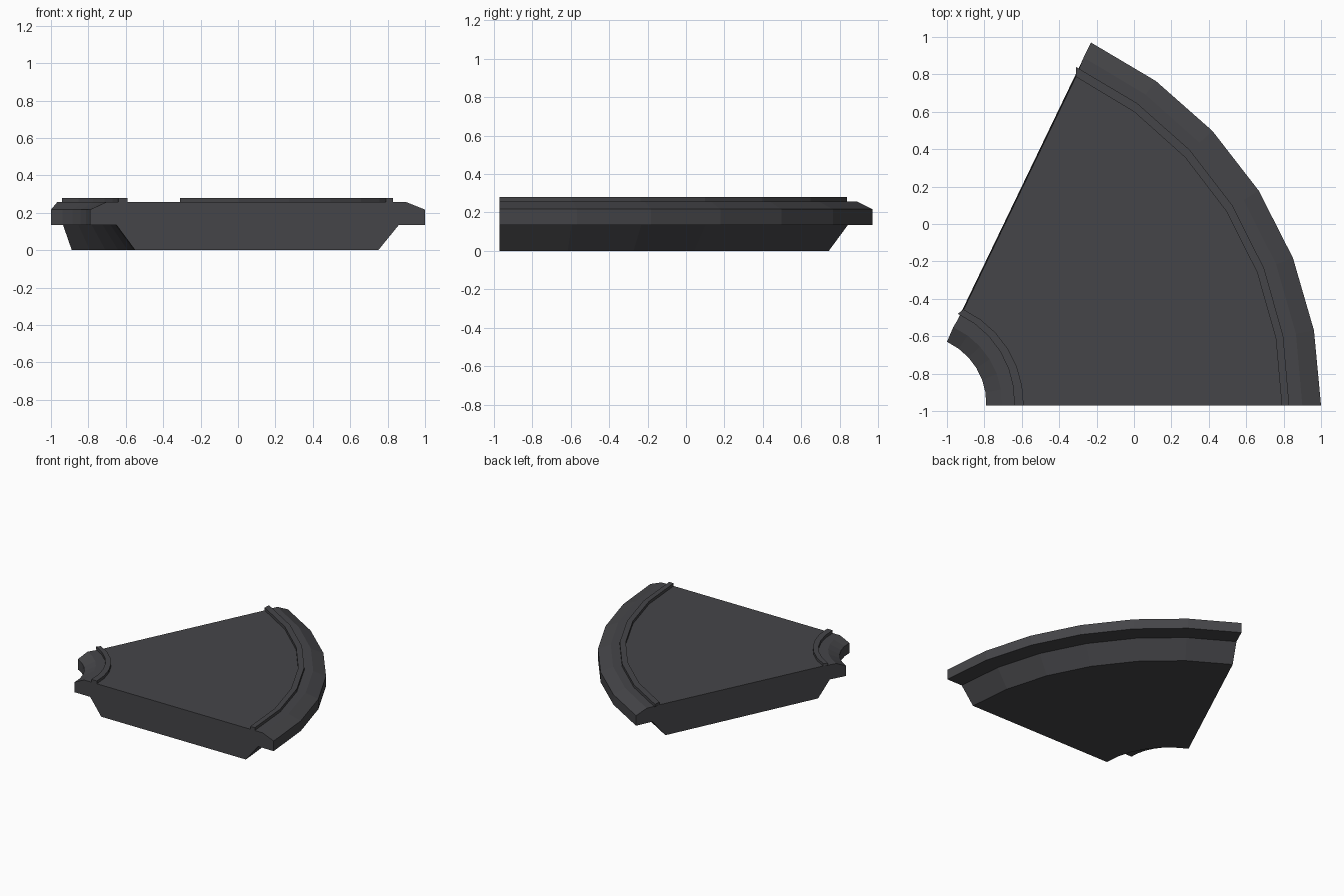
import bpy, bmesh
from math import sin, cos, radians

if "Cube" in bpy.data.objects:
    bpy.data.objects.remove(bpy.data.objects["Cube"])

CENTRE = (-1.145, -0.97)   # common centre of all arcs
SEGMENTS = 6

mat = bpy.data.materials.new("dark_grey")
mat.diffuse_color = (0.06, 0.06, 0.066, 1)
mat.use_nodes = True
mat.node_tree.nodes["Principled BSDF"].inputs["Base Color"].default_value = mat.diffuse_color


def sweep(name, profile):
    """Sweep a closed profile of (start radius, end radius, end angle, z) round the centre."""
    bm = bmesh.new()
    rings = []
    for k in range(SEGMENTS + 1):
        t = k / SEGMENTS
        ring = []
        for r0, r1, angle, z in profile:
            r, a = r0 + (r1 - r0) * t, radians(angle * t)
            ring.append(bm.verts.new((CENTRE[0] + r * cos(a), CENTRE[1] + r * sin(a), z)))
        rings.append(ring)
    n = len(profile)
    for a, b in zip(rings, rings[1:]):
        for i in range(n):
            j = (i + 1) % n
            bm.faces.new((a[i], a[j], b[j], b[i]))
    bm.faces.new(rings[0])
    bm.faces.new(rings[-1])
    bmesh.ops.recalc_face_normals(bm, faces=bm.faces)
    mesh = bpy.data.meshes.new(name)
    bm.to_mesh(mesh)
    bm.free()
    mesh.materials.append(mat)
    obj = bpy.data.objects.new(name, mesh)
    bpy.context.collection.objects.link(obj)
    return obj


# Wedge-shaped deck with overhanging bevelled edges and a tapered base
sweep("deck", [
    (0.595, 0.600, 64.7, 0.0),
    (0.495, 0.505, 65.5, 0.135),
    (0.355, 0.370, 66.9, 0.135),
    (0.355, 0.370, 66.9, 0.217),
    (0.440, 0.455, 66.9, 0.257),
    (0.555, 0.564, 65.4, 0.257),
    (1.935, 1.945, 64.6, 0.257),
    (2.045, 2.056, 64.8, 0.257),
    (2.145, 2.145, 64.75, 0.217),
    (2.145, 2.145, 64.75, 0.135),
    (2.005, 2.005, 64.7, 0.135),
    (1.895, 1.895, 64.7, 0.0),
])


# Thin raised lips beside the inner and outer edges
def lip(name, inner, outer):
    sweep(name, [(*inner, 0.257), (*outer, 0.257), (*outer, 0.28), (*inner, 0.28)])


lip("inner_lip", (0.505, 0.530, 67.5), (0.555, 0.564, 65.6))
lip("outer_lip", (1.935, 1.945, 64.6), (1.975, 1.993, 65.2))
